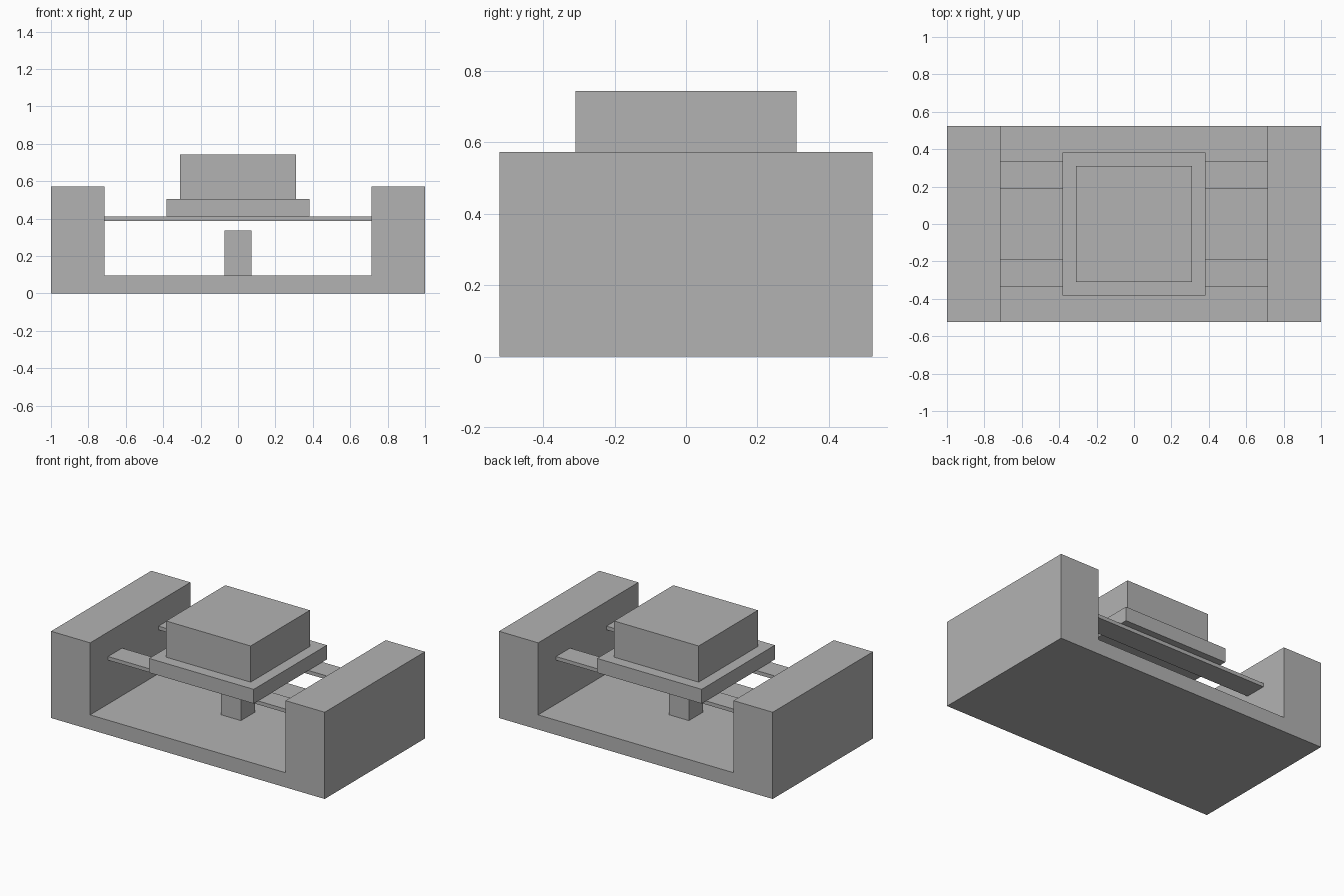
import bpy
import bmesh
from mathutils import Vector

if "Cube" in bpy.data.objects:
    bpy.data.objects.remove(bpy.data.objects["Cube"], do_unlink=True)

# One plain grey for everything
grey = bpy.data.materials.new("plain_grey")
grey.use_nodes = True
grey.diffuse_color = (0.45, 0.45, 0.45, 1)
grey.node_tree.nodes["Principled BSDF"].inputs["Base Color"].default_value = grey.diffuse_color


def finish(name, bm):
    bmesh.ops.recalc_face_normals(bm, faces=bm.faces)
    mesh = bpy.data.meshes.new(name)
    bm.to_mesh(mesh)
    bm.free()
    mesh.materials.append(grey)
    obj = bpy.data.objects.new(name, mesh)
    bpy.context.collection.objects.link(obj)
    return obj


def box(name, half_x, y0, y1, z0, z1):
    """Box centred on x = 0."""
    bm = bmesh.new()
    bmesh.ops.create_cube(bm, size=1)
    bmesh.ops.scale(bm, vec=(2 * half_x, y1 - y0, z1 - z0), verts=bm.verts)
    bmesh.ops.translate(bm, vec=(0, (y0 + y1) / 2, (z0 + z1) / 2), verts=bm.verts)
    return finish(name, bm)


# Channel: U-shaped profile extruded from front to back
WIDE, INNER, DEPTH = 1.0, 0.714, 0.523
FLOOR, WALL = 0.097, 0.573
half = [(WIDE, 0), (WIDE, WALL), (INNER, WALL), (INNER, FLOOR)]
profile = half + [(-x, z) for x, z in reversed(half)]
bm = bmesh.new()
face = bm.faces.new([bm.verts.new((x, -DEPTH, z)) for x, z in profile])
ext = bmesh.ops.extrude_face_region(bm, geom=[face], use_keep_orig=True)
moved = [v for v in ext["geom"] if isinstance(v, bmesh.types.BMVert)]
bmesh.ops.translate(bm, vec=Vector((0, 2 * DEPTH, 0)), verts=moved)
finish("channel_base", bm)

# Short post on the floor
box("centre_post", 0.072, -0.072, 0.072, FLOOR, 0.338)

# Two flat rails spanning between the walls
RAIL_TOP = 0.411
for name, y0, y1 in (("front_rail", -0.336, -0.19), ("back_rail", 0.19, 0.336)):
    box(name, INNER, y0, y1, 0.387, RAIL_TOP)

# Carriage plate with the block on top
PLATE_TOP = 0.505
box("carriage_plate", 0.382, -0.382, 0.382, RAIL_TOP, PLATE_TOP)
box("top_block", 0.309, -0.309, 0.309, PLATE_TOP, 0.744)
